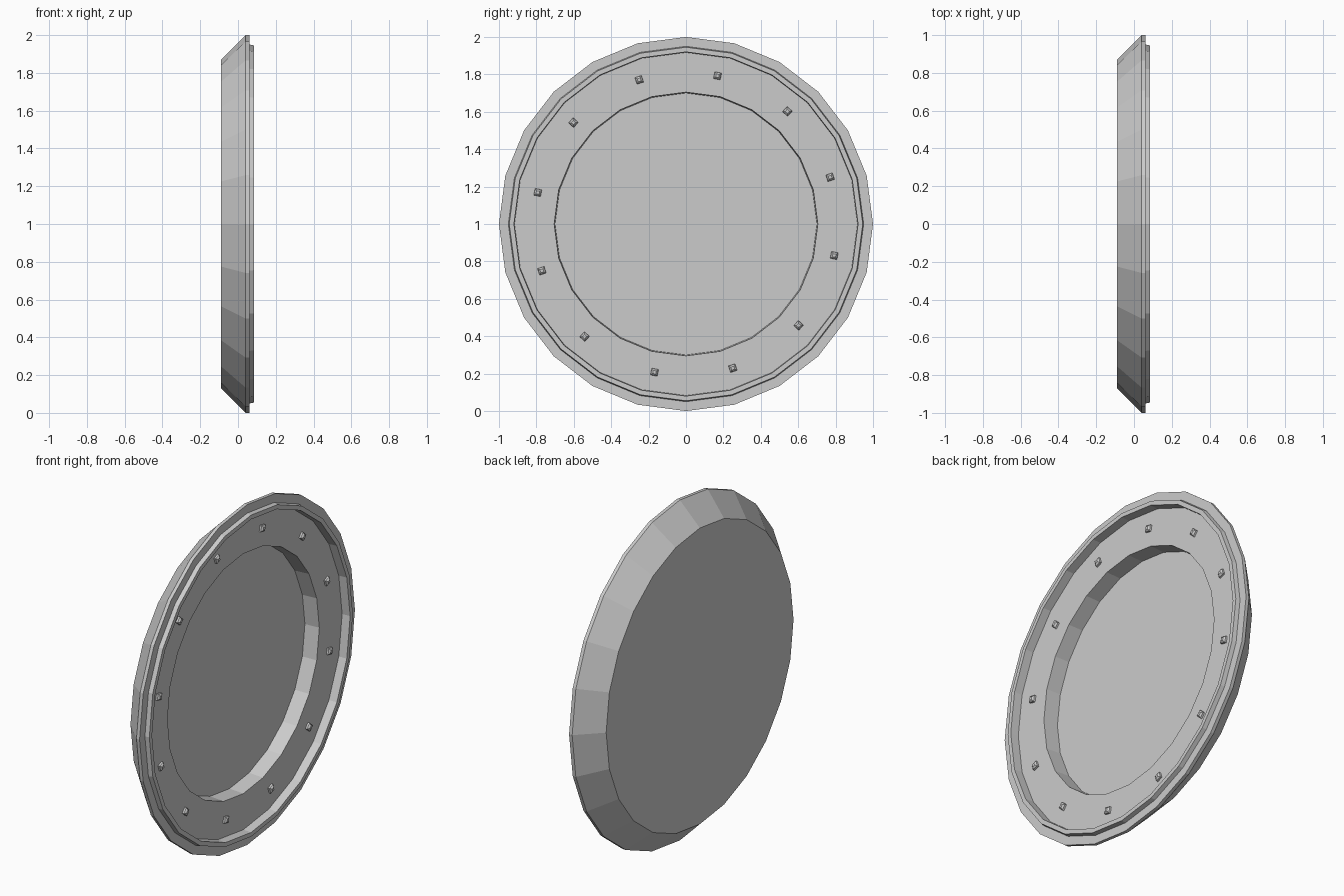
import bpy, bmesh
from math import sin, cos, pi, radians

if "Cube" in bpy.data.objects:
    bpy.data.objects.remove(bpy.data.objects["Cube"])

SIDES = 24
CZ = 1.0


def finish(bm, name):
    bmesh.ops.recalc_face_normals(bm, faces=bm.faces)
    me = bpy.data.meshes.new(name)
    bm.to_mesh(me)
    bm.free()
    ob = bpy.data.objects.new(name, me)
    bpy.context.collection.objects.link(ob)
    return ob


def lathe_x(name, profile, sides):
    """Revolve (x, radius) points round the x axis and cap both ends."""
    bm = bmesh.new()
    rings = [[bm.verts.new((x, r * cos(2 * pi * i / sides),
                            CZ + r * sin(2 * pi * i / sides)))
              for i in range(sides)] for x, r in profile]
    for a, b in zip(rings, rings[1:]):
        for i in range(sides):
            j = (i + 1) % sides
            bm.faces.new((a[i], a[j], b[j], b[i]))
    bm.faces.new(rings[0])
    bm.faces.new(rings[-1])
    return finish(bm, name)


# Dish: flared back, outer flange, raised lip, bolt ring, sunken centre
lathe_x("dish_body", [
    (-0.09, 0.87), (0.04, 1.0), (0.06, 1.0), (0.06, 0.95),
    (0.085, 0.945), (0.085, 0.92), (0.035, 0.917),
    (0.035, 0.705), (-0.055, 0.70)], SIDES)

# Twelve small faceted bolts around the ring
for k in range(12):
    a = radians(18 + 30 * k)
    cy, cz = 0.81 * cos(a), CZ + 0.81 * sin(a)
    bm = bmesh.new()
    rows = []
    for x, r in ((0.03, 0.027), (0.045, 0.025), (0.054, 0.012)):
        rows.append([bm.verts.new((x, cy + r * cos(a + pi / 4 + i * pi / 2),
                                   cz + r * sin(a + pi / 4 + i * pi / 2)))
                     for i in range(4)])
    for p, q in zip(rows, rows[1:]):
        for i in range(4):
            j = (i + 1) % 4
            bm.faces.new((p[i], p[j], q[j], q[i]))
    bm.faces.new(rows[0])
    bm.faces.new(rows[-1])
    finish(bm, f"bolt_{k + 1}")
